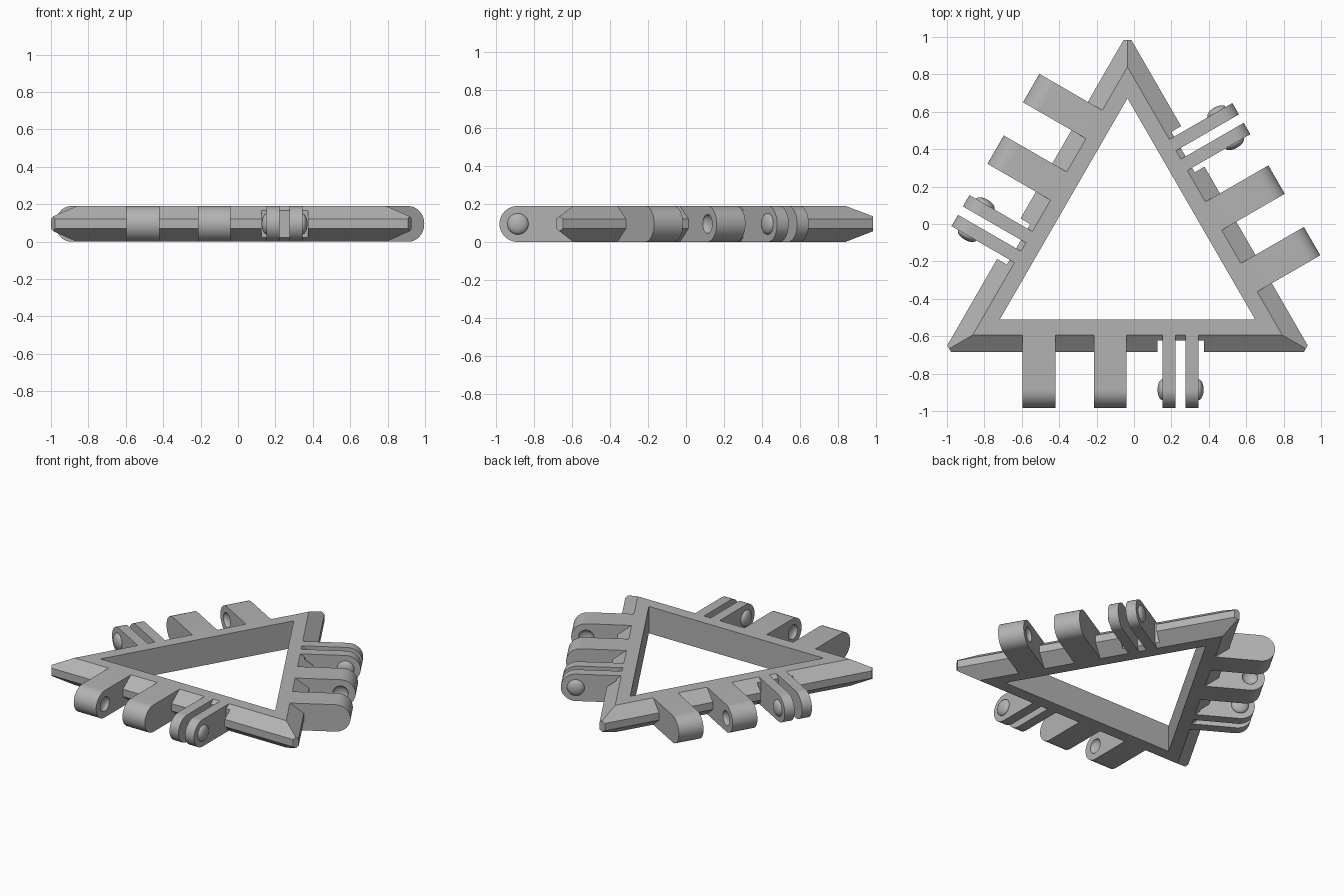
import bpy, bmesh
from math import pi, sin, cos, radians
from mathutils import Matrix, Vector

cube = bpy.data.objects.get("Cube")
if cube:
    bpy.data.objects.remove(cube, do_unlink=True)

HEIGHT = 0.19
MID = HEIGHT / 2
PIN = 0.77                       # distance of the hinge axis from the centre
PLACE = Matrix.Translation((-0.035, -0.116, 0))

grey = bpy.data.materials.new("plain grey")
grey.use_nodes = True
grey.diffuse_color = (0.45, 0.45, 0.45, 1)
grey.node_tree.nodes["Principled BSDF"].inputs["Base Color"].default_value = grey.diffuse_color


def turn(k):
    return Matrix.Rotation(radians(120 * k), 4, 'Z')


def make(name, bm, matrix):
    bmesh.ops.recalc_face_normals(bm, faces=bm.faces)
    mesh = bpy.data.meshes.new(name)
    bm.to_mesh(mesh)
    bm.free()
    mesh.materials.append(grey)
    ob = bpy.data.objects.new(name, mesh)
    bpy.context.collection.objects.link(ob)
    ob.matrix_world = matrix
    return ob


def activate(ob):
    bpy.ops.object.select_all(action='DESELECT')
    ob.select_set(True)
    bpy.context.view_layer.objects.active = ob


def cut(ob, cutter):
    cutter.hide_render = True
    bpy.context.view_layer.update()
    activate(ob)
    mod = ob.modifiers.new("cut", 'BOOLEAN')
    mod.operation = 'DIFFERENCE'
    mod.solver = 'EXACT'
    mod.object = cutter
    bpy.ops.object.modifier_apply(modifier=mod.name)
    bpy.data.objects.remove(cutter, do_unlink=True)


def smooth(ob):
    activate(ob)
    bpy.ops.object.shade_smooth_by_angle(angle=radians(30))


def lug(name, left, right, matrix):
    """Round-ended hinge arm reaching out from the frame edge."""
    outline = [(0.478, 0), (PIN, 0)]
    outline += [(PIN + 0.097 * cos(a), MID + MID * sin(a))
                for a in (-pi / 2 + pi * i / 24 for i in range(1, 24))]
    outline += [(PIN, HEIGHT), (0.478, HEIGHT)]
    bm = bmesh.new()
    face = bm.faces.new([bm.verts.new((left, -d, z)) for d, z in outline])
    new = bmesh.ops.extrude_face_region(bm, geom=[face])["geom"]
    moved = [v for v in new if isinstance(v, bmesh.types.BMVert)]
    bmesh.ops.translate(bm, verts=moved, vec=(right - left, 0, 0))
    return make(name, bm, matrix)


def dome(name, x, radius, depth, matrix):
    """Flattened ball on the hinge axis."""
    bm = bmesh.new()
    shape = (Matrix.Translation((x, -PIN, MID)) @ Matrix.Diagonal((depth, radius, radius, 1))
             @ Matrix.Rotation(pi / 2, 4, 'Y'))
    bmesh.ops.create_uvsphere(bm, u_segments=32, v_segments=16, radius=1, matrix=shape)
    return make(name, bm, matrix)


# Triangular frame: one chamfered section swept round three mitred corners
section = [(0.394, 0), (0.478, 0), (0.568, 0.07), (0.568, 0.122), (0.478, HEIGHT), (0.394, HEIGHT)]
bm = bmesh.new()
rings = [[bm.verts.new((2 * r * cos(a), 2 * r * sin(a), z)) for r, z in section]
         for a in (radians(90 + 120 * k) for k in range(3))]
for k in range(3):
    a, b = rings[k], rings[(k + 1) % 3]
    for i in range(len(section)):
        j = (i + 1) % len(section)
        bm.faces.new((a[i], a[j], b[j], b[i]))

# Blunt the three tips
for k in range(3):
    out = turn(k) @ Vector((0, 1, 0))
    bmesh.ops.bisect_plane(bm, geom=bm.verts[:] + bm.edges[:] + bm.faces[:],
                           plane_co=out * 1.101, plane_no=out, clear_outer=True)
    bmesh.ops.holes_fill(bm, edges=[e for e in bm.edges if e.is_boundary], sides=0)
frame = make("frame", bm, PLACE)

# Clearance notch behind each fork
for k in range(3):
    bm = bmesh.new()
    box = Matrix.Translation((0.285, -0.608, MID)) @ Matrix.Diagonal((0.25, 0.2, 0.4, 1))
    bmesh.ops.create_cube(bm, size=1, matrix=box)
    cut(frame, make("notch_cutter", bm, PLACE @ turn(k)))

# Hinge set on each side: two knuckles with facing sockets, and a two-prong fork with pins
for k, side in enumerate(("front", "right", "left")):
    m = PLACE @ turn(k)
    for label, left, right, socket in (("outer", -0.56, -0.385, -0.385),
                                       ("inner", -0.18, -0.005, -0.18)):
        knuckle = lug(f"{side}_{label}_knuckle", left, right, m)
        cut(knuckle, dome("socket_cutter", socket, 0.05, 0.028, m))
        smooth(knuckle)
    for label, left, right, pin in (("inner", 0.188, 0.258, 0.188),
                                    ("outer", 0.31, 0.38, 0.38)):
        smooth(lug(f"{side}_{label}_prong", left, right, m))
        smooth(dome(f"{side}_{label}_pin", pin, 0.056, 0.027, m))
